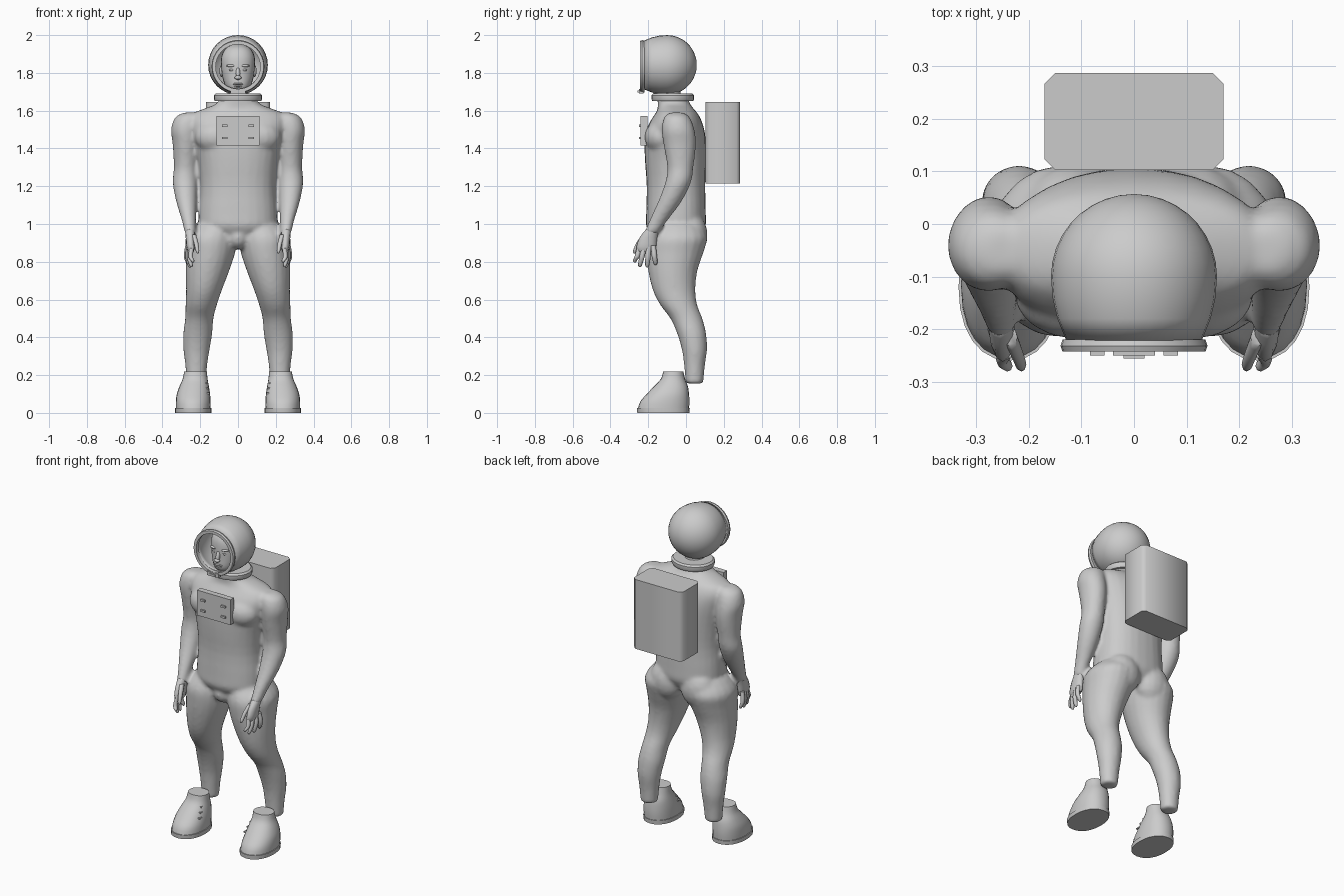
import bpy, bmesh, math
from mathutils import Vector, Matrix

if "Cube" in bpy.data.objects:
    bpy.data.objects.remove(bpy.data.objects["Cube"])

suit = bpy.data.materials.new("light grey")
suit.diffuse_color = (0.6, 0.6, 0.6, 1)
suit.use_nodes = True
suit.node_tree.nodes["Principled BSDF"].inputs["Base Color"].default_value = suit.diffuse_color


def finish(name, bm, angle=40, mirror=False):
    """Turn a bmesh into a shaded object, optionally mirrored across x."""
    bmesh.ops.recalc_face_normals(bm, faces=bm.faces)
    me = bpy.data.meshes.new(name)
    bm.to_mesh(me)
    bm.free()
    ob = bpy.data.objects.new(name, me)
    bpy.context.collection.objects.link(ob)
    me.materials.append(suit)
    bpy.ops.object.select_all(action='DESELECT')
    ob.select_set(True)
    bpy.context.view_layer.objects.active = ob
    bpy.ops.object.shade_smooth_by_angle(angle=math.radians(angle))
    if mirror:
        ob.modifiers.new("mirror", 'MIRROR').use_mirror_merge = False
    return ob


def spline(rows, steps):
    """Catmull-Rom curve through rows of numbers."""
    out = []
    for i in range(len(rows) - 1):
        a, b, c, d = (rows[max(0, min(len(rows) - 1, i + k))] for k in (-1, 0, 1, 2))
        for s in range(steps):
            t = s / steps
            out.append([0.5 * (2 * q + (r - p) * t + (2 * p - 5 * q + 4 * r - w) * t * t
                               + (3 * q - p - 3 * r + w) * t ** 3)
                        for p, q, r, w in zip(a, b, c, d)])
    return out + [rows[-1]]


def loft(bm, rows, n=20, power=2.0, steps=3, side=1):
    """Closed skin through level rings given as (z, x, y, radius x, radius y)."""
    rings = []
    for z, cx, cy, rx, ry in spline(rows, steps):
        ring = []
        for k in range(n):
            a = math.tau * k / n
            c, s = math.cos(a), math.sin(a)
            ring.append(bm.verts.new((
                side * (cx + rx * math.copysign(abs(c) ** (2 / power), c)),
                cy + ry * math.copysign(abs(s) ** (2 / power), s), z)))
        rings.append(ring)
    for lo, hi in zip(rings, rings[1:]):
        for k in range(n):
            j = (k + 1) % n
            bm.faces.new((lo[k], lo[j], hi[j], hi[k]))
    bm.faces.new(rings[0])
    bm.faces.new(rings[-1])


def blob(bm, loc, size, tilt=0):
    m = Matrix.Translation(loc) @ Matrix.Rotation(tilt, 4, 'X') @ Matrix.Diagonal((*size, 1))
    bmesh.ops.create_uvsphere(bm, u_segments=16, v_segments=10, radius=1, matrix=m)


def box(bm, lo, hi):
    lo, hi = Vector(lo), Vector(hi)
    m = Matrix.Translation((lo + hi) / 2) @ Matrix.Diagonal((*(hi - lo), 1))
    return bmesh.ops.create_cube(bm, size=1, matrix=m)["verts"]


def spin_y(bm, profile, zc, n=32, closed=False):
    """Revolve (y, radius) points about a front-to-back axis at height zc."""
    rings = [[bm.verts.new((r * math.cos(math.tau * k / n), y, zc + r * math.sin(math.tau * k / n)))
              for k in range(n)] for y, r in profile]
    pairs = list(zip(rings, rings[1:])) + ([(rings[-1], rings[0])] if closed else [])
    for a, b in pairs:
        for k in range(n):
            bm.faces.new((a[k], a[(k + 1) % n], b[(k + 1) % n], b[k]))
    bmesh.ops.remove_doubles(bm, verts=bm.verts, dist=1e-5)


# Body: torso, arms and legs fused into one skin
bm = bmesh.new()
loft(bm, [(0.91, 0, -.05, .10, .11), (.98, 0, -.053, .198, .155), (1.05, 0, -.053, .21, .158),
          (1.2, 0, -.053, .2, .155), (1.35, 0, -.056, .215, .162), (1.47, 0, -.058, .245, .16),
          (1.54, 0, -.053, .262, .138), (1.585, 0, -.05, .24, .112), (1.61, 0, -.055, .18, .095),
          (1.64, 0, -.065, .11, .085), (1.69, 0, -.075, .085, .077)], 28, 2.3)
for s in (1, -1):
    loft(bm, [(1.59, .25, -.05, .035, .035), (1.565, .265, -.048, .068, .068), (1.50, .278, -.042, .077, .087),
              (1.42, .276, -.033, .07, .086), (1.3, .277, -.03, .063, .069), (1.22, .28, -.042, .066, .068),
              (1.12, .273, -.085, .055, .062), (1.02, .26, -.145, .038, .048),
              (.95, .253, -.185, .029, .038)], side=s)
    loft(bm, [(1.0, .12, -.05, .105, .125), (.93, .140, -.05, .137, .162), (.85, .146, -.06, .132, .153),
              (.75, .162, -.07, .115, .13), (.65, .180, -.063, .095, .113), (.57, .195, -.038, .083, .098),
              (.5, .205, .002, .075, .085), (.42, .213, .03, .077, .077), (.33, .22, .045, .069, .066),
              (.25, .221, .045, .058, .055), (.155, .222, .045, .05, .047)], side=s)
    blob(bm, (s * .11, -.13, 1.46), (.12, .09, .09))           # chest muscle
    blob(bm, (s * .105, .025, .94), (.11, .09, .12))           # seat muscle
blob(bm, (0, -.13, .93), (.06, .07, .065))
body = finish("body_suit", bm)
rm = body.modifiers.new("fuse", 'REMESH')
rm.mode, rm.voxel_size, rm.use_smooth_shade = 'VOXEL', 0.011, True
sm = body.modifiers.new("relax", 'SMOOTH')
sm.factor, sm.iterations = 0.5, 6

# Hands: palm, four fingers and a thumb
bm = bmesh.new()
loft(bm, [(.975, .255, -.175, .026, .034), (.93, .252, -.198, .025, .046), (.88, .25, -.21, .023, .052),
          (.855, .25, -.21, .016, .046)], 12)
for i, (ty, tz) in enumerate([(-.27, .795), (-.243, .772), (-.205, .77), (-.162, .782)]):
    ky, x = -.245 + i * .024, .243 + i * .008
    loft(bm, [(.885, x, ky, .012, .013), (.83, x + .008, (ky + ty) / 2, .012, .014),
              (tz + .012, x - .002, ty, .010, .011), (tz, x - .005, ty, .004, .004)], 8)
loft(bm, [(.945, .235, -.215, .013, .018), (.90, .222, -.248, .012, .015), (.86, .215, -.268, .010, .012),
          (.845, .213, -.273, .004, .005)], 8)
finish("hand", bm, 60, True)

# Boots with soles and laces
bm = bmesh.new()
loft(bm, [(.02, .237, -.12, .092, .136), (.06, .237, -.112, .092, .13), (.10, .236, -.096, .088, .112),
          (.14, .232, -.08, .078, .09), (.18, .227, -.069, .066, .064), (.22, .225, -.067, .06, .053)], 24, 2.2)
finish("boot", bm, 40, True)
bm = bmesh.new()
loft(bm, [(0, .237, -.12, .096, .138), (.025, .237, -.12, .097, .14)], 24, 2.2, 1)
finish("boot_sole", bm, 40, True)
bm = bmesh.new()
for i in range(4):
    z = .10 + i * .027
    box(bm, (.150 + i * .008, -.16 + i * .018, z), (.19, -.135 + i * .018, z + .008))
finish("boot_lace", bm, 30, True)

# Backpack with chamfered upright edges
bm = bmesh.new()
box(bm, (-.17, .103, 1.215), (.17, .287, 1.647))
up = [e for e in bm.edges if abs(e.verts[0].co.z - e.verts[1].co.z) > .1]
bmesh.ops.bevel(bm, geom=up, offset=.02, segments=1, affect='EDGES')
finish("backpack", bm, 40 + 20)

# Chest panel with four switches
bm = bmesh.new()
box(bm, (-.115, -.24, 1.415), (.115, -.205, 1.572))
for x in (-.07, .07):
    for z in (1.455, 1.52):
        box(bm, (x - .014, -.25, z - .006), (x + .014, -.24, z + .006))
finish("chest_panel", bm, 30)

# Helmet shell, open at the front
bm = bmesh.new()
arc = [(-.1 + .157 * math.cos(a), .158 * math.sin(a)) for a in [math.pi / 2 * k / 9 for k in range(10)]]
spin_y(bm, arc + [(-.14, .155), (-.18, .146), (-.222, .129)], 1.842)
helmet = finish("helmet", bm, 50)
th = helmet.modifiers.new("thickness", 'SOLIDIFY')
th.thickness, th.offset = .006, -1

# Visor frame and chin fitting
bm = bmesh.new()
spin_y(bm, [(-.220, .118), (-.220, .136), (-.232, .140), (-.243, .136), (-.243, .118)], 1.833, 32, True)
finish("visor_frame", bm, 30)
bm = bmesh.new()
box(bm, (-.04, -.250, 1.69), (.04, -.225, 1.715))
box(bm, (-.02, -.256, 1.695), (.02, -.25, 1.707))
finish("chin_fitting", bm, 30)

# Neck ring
bm = bmesh.new()
loft(bm, [(1.65, 0, -.07, .122, .108), (1.662, 0, -.07, .128, .113), (1.68, 0, -.07, .128, .113),
          (1.69, 0, -.07, .118, .104)], 24, 2, 1)
finish("neck_ring", bm, 30)

# Head and face
bm = bmesh.new()
loft(bm, [(1.66, 0, -.08, .06, .06), (1.70, 0, -.105, .055, .075), (1.73, 0, -.11, .068, .085),
          (1.78, 0, -.105, .083, .09), (1.84, 0, -.10, .09, .095), (1.89, 0, -.095, .087, .093),
          (1.93, 0, -.09, .065, .072), (1.95, 0, -.09, .025, .03)], 24, 2.2)
finish("head", bm, 60)
bm = bmesh.new()
blob(bm, (0, -.198, 1.795), (.012, .014, .035), -.25)          # nose bridge
blob(bm, (0, -.208, 1.775), (.019, .014, .011))                # nose tip
blob(bm, (0, -.19, 1.742), (.028, .012, .006))                 # upper lip
blob(bm, (0, -.187, 1.731), (.024, .012, .006))                # lower lip
for s in (1, -1):
    blob(bm, (s * .035, -.182, 1.838), (.027, .014, .008))     # brow
    blob(bm, (s * .034, -.182, 1.815), (.014, .012, .007))     # eye
    blob(bm, (s * .088, -.095, 1.81), (.01, .02, .032))        # ear
finish("face_features", bm, 60)
